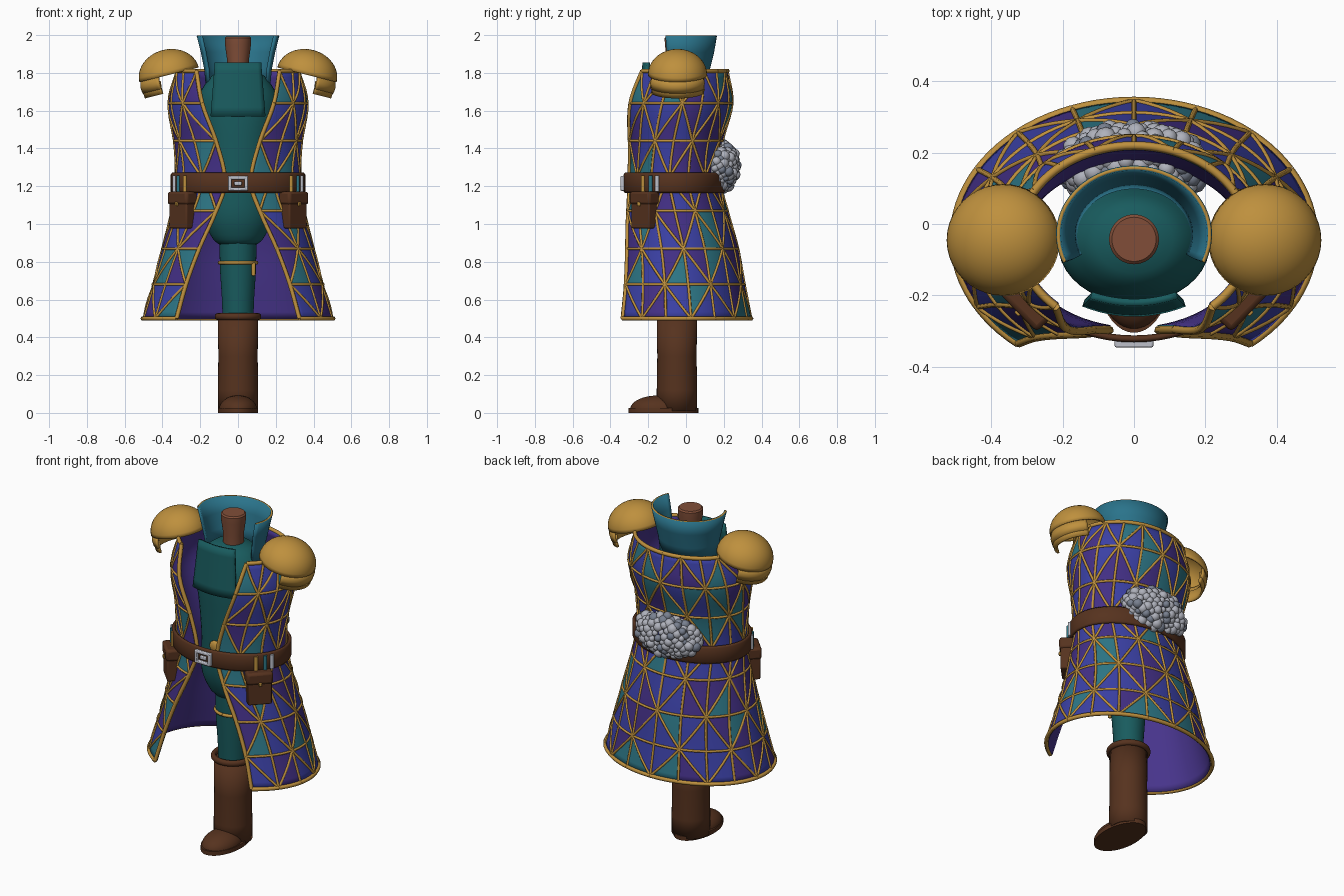
import bpy, bmesh, random
from math import sin, cos, pi, radians, asin
from mathutils import Vector, Matrix

if "Cube" in bpy.data.objects:
    bpy.data.objects.remove(bpy.data.objects["Cube"])

random.seed(4)

def mat(name, r, g, b):
    m = bpy.data.materials.new(name)
    m.diffuse_color = (r ** 2.2, g ** 2.2, b ** 2.2, 1)
    m.use_nodes = True
    m.node_tree.nodes["Principled BSDF"].inputs["Base Color"].default_value = m.diffuse_color
    return m

TEAL, BLUE, PURPLE = mat("patch_teal", .19, .46, .52), mat("patch_blue", .24, .26, .64), mat("patch_purple", .27, .2, .52)
LINING, SUIT, COLLAR = mat("lining", .29, .22, .55), mat("suit", .12, .36, .37), mat("collar_blue", .18, .45, .54)
GOLD, LEATHER, SKIN = mat("gold", .74, .56, .25), mat("leather", .34, .21, .14), mat("skin", .5, .31, .23)
SILVER, GREY, DARK = mat("silver", .74, .75, .79), mat("fur_grey", .68, .69, .73), mat("fur_dark", .47, .5, .56)

def finish(name, bm, mats, thick=0, bevel=0, offset=0.0, mat_offset=0, angle=40):
    me = bpy.data.meshes.new(name)
    bm.to_mesh(me)
    bm.free()
    ob = bpy.data.objects.new(name, me)
    bpy.context.collection.objects.link(ob)
    for m in mats:
        me.materials.append(m)
    bpy.ops.object.select_all(action='DESELECT')
    ob.select_set(True)
    bpy.context.view_layer.objects.active = ob
    bpy.ops.object.shade_smooth_by_angle(angle=radians(angle))
    if thick:
        s = ob.modifiers.new("Solidify", 'SOLIDIFY')
        s.thickness, s.offset, s.material_offset = thick, offset, mat_offset
    if bevel:
        b = ob.modifiers.new("Bevel", 'BEVEL')
        b.width, b.segments = bevel, 2
    return ob

def sheet(name, fn, nu, nv, m, **kw):
    """Grid surface from fn(u, v), u and v in 0..1; coincident points are welded."""
    bm = bmesh.new()
    g = [[bm.verts.new(fn(i / nu, j / nv)) for j in range(nv + 1)] for i in range(nu + 1)]
    for i in range(nu):
        for j in range(nv):
            bm.faces.new((g[i][j], g[i + 1][j], g[i + 1][j + 1], g[i][j + 1]))
    bmesh.ops.remove_doubles(bm, verts=bm.verts, dist=1e-5)
    return finish(name, bm, [m], **kw)

def spline(rows, z):
    """Smooth lookup of the values in rows (z first, rising)."""
    k = max(i for i in range(len(rows) - 1) if rows[i][0] <= z + 1e-6 or i == 0)
    p = [rows[min(max(k + d, 0), len(rows) - 1)] for d in (-1, 0, 1, 2)]
    h = p[2][0] - p[1][0]
    s = min(max((z - p[1][0]) / h, 0), 1)
    out = []
    for c in range(1, len(rows[0])):
        m1 = (p[2][c] - p[0][c]) / (p[2][0] - p[0][0]) * h
        m2 = (p[3][c] - p[1][c]) / (p[3][0] - p[1][0]) * h
        out.append((2*s**3 - 3*s*s + 1) * p[1][c] + (s**3 - 2*s*s + s) * m1
                   + (3*s*s - 2*s**3) * p[2][c] + (s**3 - s*s) * m2)
    return out

def lathe(name, rows, m, t0=0, t1=2 * pi, n=40, M=Matrix(), **kw):
    """Elliptical rings (z, rx, ry, cy); angle 0 faces the front."""
    def fn(u, v):
        z, rx, ry, cy = rows[round(v * (len(rows) - 1))]
        t = t0 + (t1 - t0) * u
        return M @ Vector((rx * sin(t), cy - ry * cos(t), z))
    return sheet(name, fn, n, len(rows) - 1, m, **kw)

def pipes(name, paths, r, m=GOLD):
    cu = bpy.data.curves.new(name, 'CURVE')
    cu.dimensions, cu.bevel_depth, cu.bevel_resolution, cu.use_fill_caps = '3D', r, 1, True
    for pts in paths:
        sp = cu.splines.new('POLY')
        sp.points.add(len(pts) - 1)
        for q, p in zip(sp.points, pts):
            q.co = (*p, 1)
    cu.materials.append(m)
    ob = bpy.data.objects.new(name, cu)
    bpy.context.collection.objects.link(ob)

def box(name, size, M, m, bevel=.008):
    bm = bmesh.new()
    bmesh.ops.create_cube(bm, size=1, matrix=M @ Matrix.Diagonal((*size, 1)))
    return finish(name, bm, [m], bevel=bevel)

# coat surface: z, half width, half depth, centre y, half opening at the front
COAT = [(.5, .505, .385, -.04, .325), (.68, .452, .35, -.04, .275), (.87, .40, .315, -.04, .205),
        (1.07, .35, .27, -.05, .115), (1.22, .33, .243, -.06, .068), (1.42, .335, .25, -.06, .11),
        (1.64, .367, .29, -.045, .19), (1.81, .325, .26, -.04, .22)]
ROWS, COLS = [.5, .68, .87, 1.07, 1.25, 1.44, 1.64, 1.81], 14

def coat(u, v):
    k = min(int(v), 6)
    z = ROWS[k] + (ROWS[k + 1] - ROWS[k]) * (v - k)
    a, b, cy, gap = spline(COAT, z)
    t0 = asin(gap / a)
    t = t0 + (2 * pi - 2 * t0) * u / COLS
    return Vector((a * sin(t), cy - b * cos(t), z))

# patchwork coat, laid out flat then wrapped, with piping along every seam
bm = bmesh.new()
g = [[bm.verts.new((i, j, 0)) for j in range(8)] for i in range(COLS + 1)]
for i in range(COLS):
    for j in range(7):
        a, b, c, d = g[i][j], g[i + 1][j], g[i + 1][j + 1], g[i][j + 1]
        for tri in (((a, b, c), (a, c, d)) if (i + j) % 2 else ((a, b, d), (b, c, d))):
            bm.faces.new(tri).material_index = random.choice((0, 1, 1, 2, 2))
seams, border = [], []
for e in bm.edges:
    p, q = e.verts[0].co, e.verts[1].co
    pts = [p.lerp(q, k / 5) for k in range(6)]
    (border if e.is_boundary else seams).append([coat(w.x, w.y) for w in pts])
bmesh.ops.subdivide_edges(bm, edges=bm.edges[:], cuts=4, use_grid_fill=True)
for v in bm.verts:
    v.co = coat(v.co.x, v.co.y)
finish("coat", bm, [TEAL, BLUE, PURPLE, LINING], thick=.014, offset=-1, mat_offset=3)
pipes("coat_seams", seams, .0075)
pipes("coat_border", border, .012)

# torso, neck, leg
TORSO = [(.87, .0, .0, -.05), (.885, .09, .08, -.05), (.95, .15, .13, -.05), (1.05, .18, .155, -.055),
         (1.2, .172, .155, -.06), (1.4, .185, .16, -.06), (1.58, .212, .168, -.055), (1.68, .205, .16, -.055),
         (1.76, .16, .13, -.05), (1.81, .1, .085, -.045), (1.83, 0, 0, -.045)]
lathe("torso", [(z, *spline(TORSO, z)) for z in [.87 + .96 * k / 40 for k in range(41)]], SUIT)
lathe("neck", [(1.78, .058, .058, -.043), (1.87, .058, .058, -.043), (1.95, .069, .069, -.043),
               (1.985, .07, .07, -.043), (1.993, .062, .062, -.043), (1.993, 0, 0, -.043)], SKIN)
lathe("leg", [(.45, .08, .08, -.048), (.6, .085, .085, -.048), (.75, .095, .095, -.048), (.95, .1, .1, -.048)], SUIT)
pipes("knee_band", [[(.098 * sin(k * pi / 16), -.048 - .098 * cos(k * pi / 16), .795) for k in range(33)]], .01)
box("knee_tag", (.02, .02, .07), Matrix.Translation((.082, -.11, .76)), GOLD, .006)

# boot: shaft, rolled cuff, toe and sole
lathe("boot_shaft", [(.01, .103, .103, -.048), (.12, .103, .103, -.048), (.3, .1, .1, -.048), (.5, .103, .103, -.048)],
      LEATHER, thick=.008)
lathe("boot_cuff", [(.51 + .018 * sin(a * pi / 6), .108 + .015 * cos(a * pi / 6), .108 + .015 * cos(a * pi / 6), -.048)
                    for a in range(13)], LEATHER)
lathe("boot_toe", [(.02 + .072 * sin(a * pi / 16), .1 * cos(a * pi / 16), .145 * cos(a * pi / 16), -.15)
                   for a in range(9)], LEATHER)
def sole(u, v):
    t, r = 2 * pi * u, (0, 1, 1, 0)[round(v * 3)]
    c = cos(t)
    return (.107 * sin(t) * r, -.12 + r * (-c * (.185 + .0 * c)), .026 if v > .5 else 0)
sheet("boot_sole", sole, 40, 3, LEATHER)

# stand-up collar with rim, and chest bib
a0, a1 = radians(66), radians(294)
lathe("collar", [(1.74, .165, .135, -.03), (1.82, .172, .15, -.03), (1.91, .19, .172, -.03), (1.997, .212, .187, -.03)],
      COLLAR, a0, a1, thick=.014)
rim = [a0 + (a1 - a0) * k / 32 for k in range(33)]
pipes("collar_rim", [[(.212 * sin(t), -.03 - .187 * cos(t), 1.994) for t in rim]], .006)
def bib(u, v):
    x = (2 * u - 1) * (.142 - .022 * v)
    return (x, -.25 + .03 * v + 1.4 * x * x, 1.57 + .285 * v)
sheet("chest_bib", bib, 12, 6, SUIT, thick=.02)

# belt, buckle and button
lathe("belt", [(1.168, .343, .258, -.06), (1.178, .35, .265, -.06), (1.258, .35, .265, -.06), (1.268, .343, .258, -.06)],
      LEATHER, n=64, thick=.014, offset=0)
for s in (-1, 1):
    box("buckle_side", (.02, .025, .078), Matrix.Translation((s * .044, -.334, 1.215)), SILVER, .005)
    box("buckle_bar", (.1, .025, .018), Matrix.Translation((0, -.334, 1.215 + s * .03)), SILVER, .005)
box("buckle_prong", (.04, .02, .022), Matrix.Translation((0, -.334, 1.215)), SILVER, .005)
bm = bmesh.new()
bmesh.ops.create_uvsphere(bm, u_segments=20, v_segments=12, radius=.035,
                          matrix=Matrix.Translation((0, -.222, 1.24)) @ Matrix.Diagonal((1, .5, 1, 1)))
finish("belly_button", bm, [GOLD])

for s in (-1, 1):
    # layered shoulder guards
    M = Matrix.Translation((s * .365, -.045, 1.79)) @ Matrix.Rotation(s * radians(14), 4, 'Y')
    lathe("shoulder_dome", [(.13 * sin(a * pi / 20), .157 * cos(a * pi / 20), .152 * cos(a * pi / 20), 0)
                            for a in range(11)], GOLD, M=M, thick=.01, offset=0)
    for k in range(2):
        lathe("shoulder_plate", [(-.062 - .028 * k, .154 - .006 * k, .147 - .006 * k, 0),
                                 (-.03 - .028 * k, .158 - .006 * k, .15 - .006 * k, 0),
                                 (.008 - .028 * k, .148 - .006 * k, .142 - .006 * k, 0)], GOLD,
              s * radians(22), s * radians(158), n=24, M=M, thick=.012)
    # hip pouches with flap and clasp
    P = Matrix.Translation((s * .295, -.22, 0)) @ Matrix.Rotation(s * radians(46), 4, 'Z')
    box("pouch", (.135, .07, .16), P @ Matrix.Translation((0, 0, 1.057)), LEATHER)
    box("pouch_flap", (.15, .084, .07), P @ Matrix.Translation((0, 0, 1.137)), LEATHER, .014)
    box("pouch_clasp", (.018, .012, .022), P @ Matrix.Translation((0, -.043, 1.105)), GOLD, .004)
    # small vials tucked in the belt
    for t, m in ((52, GOLD), (62, TEAL), (70, SILVER)):
        x, y = s * .357 * sin(radians(t)), -.06 - .272 * cos(radians(t))
        bm = bmesh.new()
        bmesh.ops.create_cone(bm, cap_ends=True, segments=12, radius1=.011, radius2=.011, depth=.085,
                              matrix=Matrix.Translation((x, y, 1.215)))
        finish("vial", bm, [m])

# fluffy bundle at the back of the waist
bm = bmesh.new()
for k in range(230):
    z = 1 - 2 * (k + .5) / 230
    t, r = k * 2.39996, (1 - z * z) ** .5
    j = random.uniform(.88, 1.0)
    p = (.2 * r * cos(t) * j, .165 + .11 * r * sin(t) * j, 1.305 + .125 * z * j)
    new = bmesh.ops.create_icosphere(bm, subdivisions=2, radius=random.uniform(.017, .033), matrix=Matrix.Translation(p))
    shade = random.choice((0, 0, 0, 1))
    for v in new['verts']:
        for f in v.link_faces:
            f.material_index = shade
finish("fur_bundle", bm, [GREY, DARK], angle=60)
